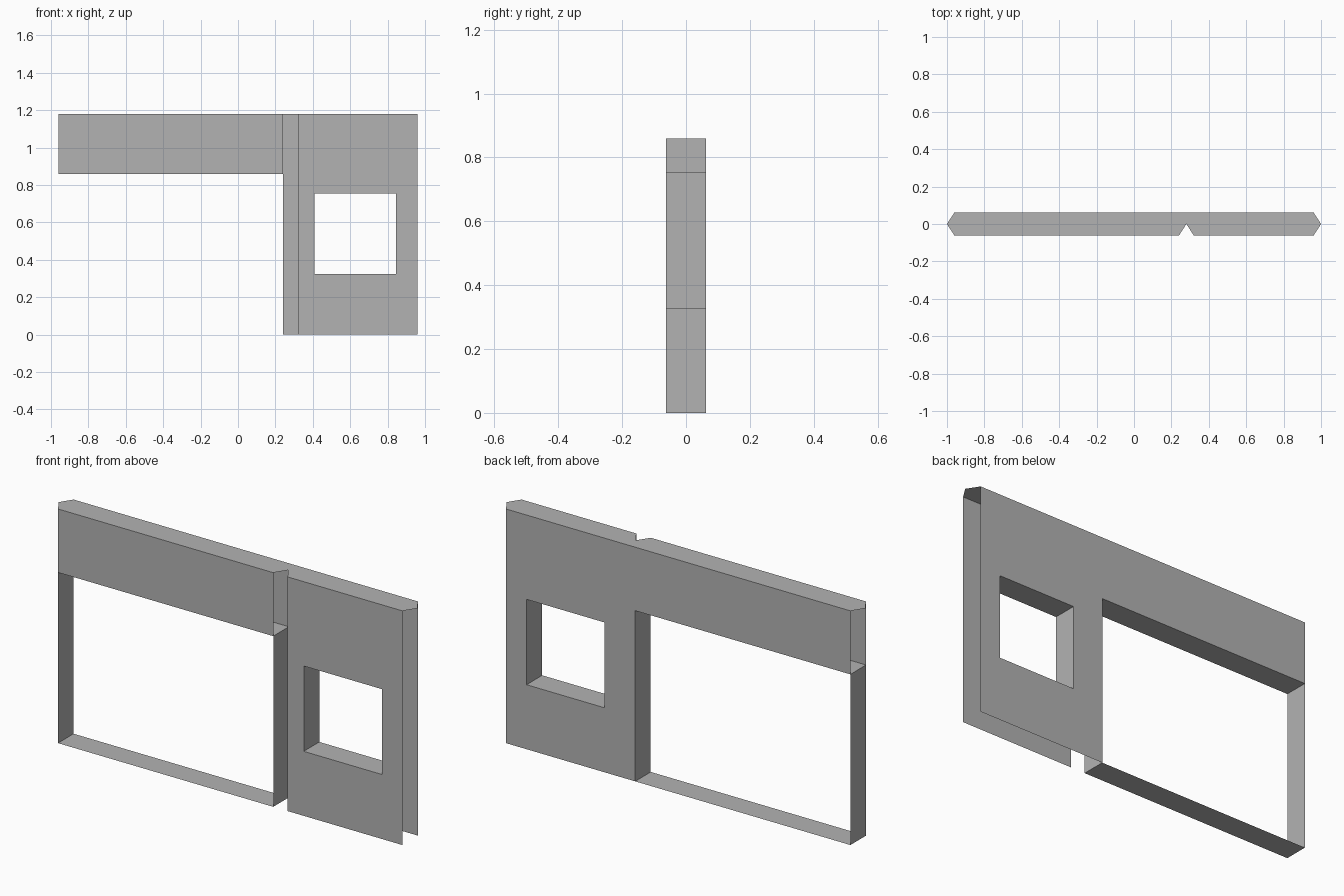
import bpy
import bmesh

cube = bpy.data.objects.get("Cube")
if cube:
    bpy.data.objects.remove(cube, do_unlink=True)

grey = bpy.data.materials.new("plain grey")
grey.use_nodes = True
grey.diffuse_color = (0.45, 0.45, 0.45, 1)
grey.node_tree.nodes["Principled BSDF"].inputs["Base Color"].default_value = grey.diffuse_color

# Main dimensions
HALF = 0.062                  # half wall thickness
TOP = 1.18
END = 0.96                    # wall face end, mitred out to the tip
TIP = 1.0
DOOR = (-END, 0.24, 0.0, 0.86)        # x0, x1, z0, z1
WINDOW = (0.41, 0.845, 0.325, 0.755)
NOTCH = (0.24, 0.28, 0.32)            # start, apex, end of the joint


def make_object(name, polygons):
    """Build one flat-shaded sheet object from polygons."""
    bm = bmesh.new()
    for points in polygons:
        bm.faces.new([bm.verts.new(p) for p in points])
    bmesh.ops.remove_doubles(bm, verts=bm.verts[:], dist=0.0001)
    mesh = bpy.data.meshes.new(name)
    bm.to_mesh(mesh)
    bm.free()
    mesh.materials.append(grey)
    obj = bpy.data.objects.new(name, mesh)
    bpy.context.collection.objects.link(obj)
    return obj


def wall(name, y, x0, x1, z0, z1, holes):
    """Upright sheet split into cells, leaving out those inside a hole."""
    xs = sorted({x0, x1} | {x for h in holes for x in h[:2]})
    zs = sorted({z0, z1} | {z for h in holes for z in h[2:]})
    cells = []
    for a, b in zip(xs, xs[1:]):
        for c, d in zip(zs, zs[1:]):
            mx, mz = (a + b) / 2, (c + d) / 2
            if any(h[0] < mx < h[1] and h[2] < mz < h[3] for h in holes):
                continue
            quad = [(a, y, c), (b, y, c), (b, y, d), (a, y, d)]
            cells.append(quad if y < 0 else quad[::-1])
    return make_object(name, cells)


def reveal(name, opening):
    """Four sheets lining an opening, facing inwards."""
    x0, x1, z0, z1 = opening
    ring = [(x0, z0), (x1, z0), (x1, z1), (x0, z1)]
    sides = []
    for (ax, az), (bx, bz) in zip(ring, ring[1:] + ring[:1]):
        sides.append([(ax, -HALF, az), (bx, -HALF, bz), (bx, HALF, bz), (ax, HALF, az)])
    return make_object(name, sides)


# Wall sheets
wall("back_wall", HALF, -END, END, 0, TOP, [DOOR, WINDOW])
wall("front_header", -HALF, -END, NOTCH[0], DOOR[3], TOP, [])
wall("front_window_panel", -HALF, NOTCH[2], END, 0, TOP, [WINDOW])

# Opening linings
reveal("large_opening_lining", DOOR)
reveal("window_lining", WINDOW)

# Top cap with pointed ends and a V joint; two pieces meet at the apex
start, apex, stop = NOTCH
make_object("top_cap", [
    [(-TIP, 0, TOP), (-END, -HALF, TOP), (start, -HALF, TOP),
     (apex, 0, TOP), (apex, HALF, TOP), (-END, HALF, TOP)],
    [(apex, 0, TOP), (stop, -HALF, TOP), (END, -HALF, TOP),
     (TIP, 0, TOP), (END, HALF, TOP), (apex, HALF, TOP)],
])
